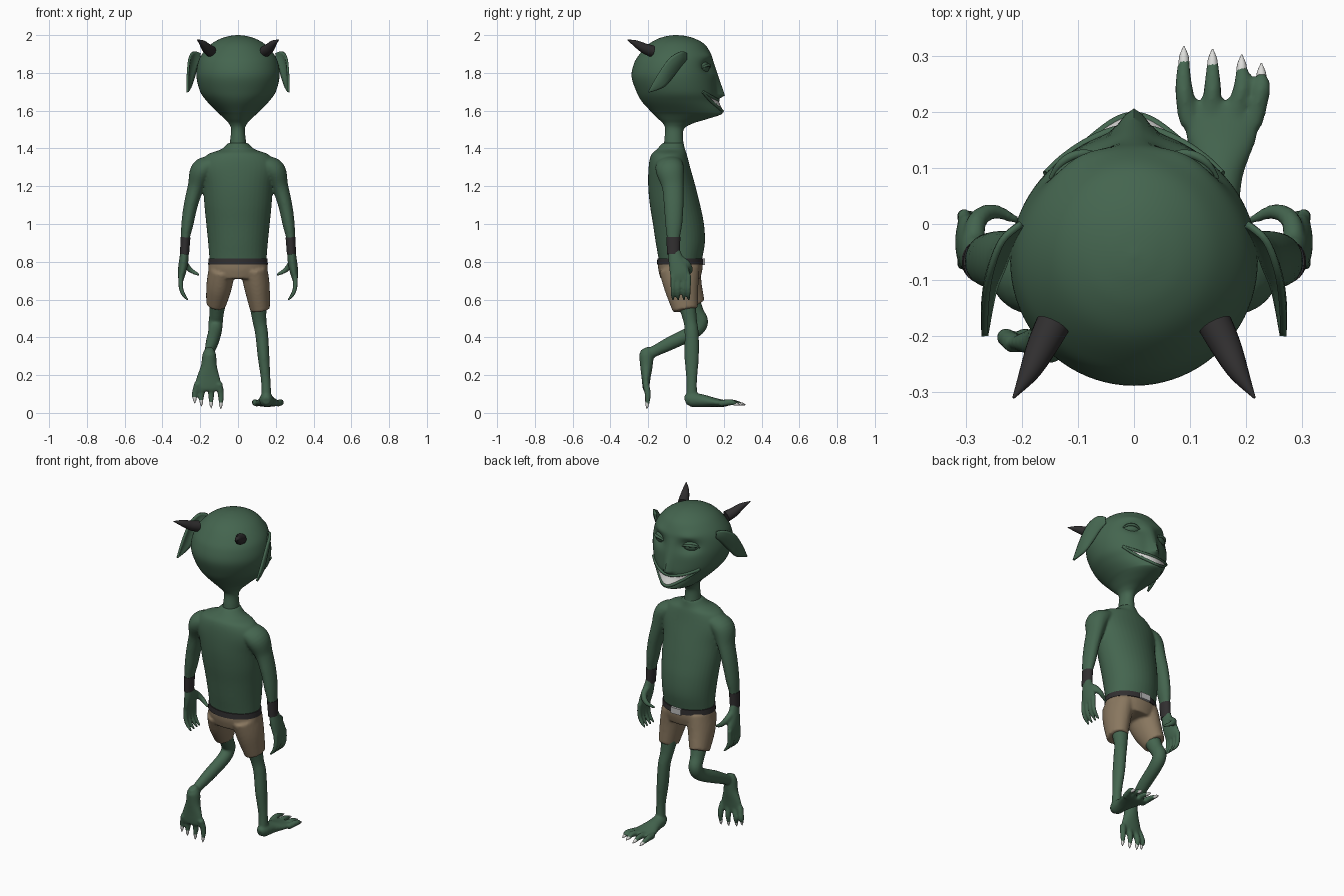
import bpy, bmesh, math
from mathutils import Vector, Matrix

if "Cube" in bpy.data.objects:
    bpy.data.objects.remove(bpy.data.objects["Cube"])


def material(name, r, g, b):
    m = bpy.data.materials.new(name)
    m.diffuse_color = (r, g, b, 1)
    m.use_nodes = True
    m.node_tree.nodes["Principled BSDF"].inputs["Base Color"].default_value = m.diffuse_color
    return m


GREEN = material("green skin", 0.058, 0.130, 0.078)
BEIGE = material("beige cloth", 0.25, 0.185, 0.115)
DARK = material("dark leather", 0.030, 0.028, 0.029)
WHITE = material("tooth white", 0.72, 0.72, 0.70)
SILVER = material("buckle grey", 0.50, 0.50, 0.50)


def spline(pts, sub=6):
    """Catmull-Rom through tuples of any length."""
    p = [pts[0]] + list(pts) + [pts[-1]]
    out = []
    for i in range(1, len(p) - 2):
        for k in range(sub):
            t = k / sub
            out.append([0.5 * (2 * b + (c - a) * t + (2 * a - 5 * b + 4 * c - d) * t * t
                               + (3 * b - a - 3 * c + d) * t ** 3)
                        for a, b, c, d in zip(*p[i - 1:i + 3])])
    return out + [list(pts[-1])]


def skin_rings(bm, rings, caps=True):
    vs = [[bm.verts.new(c) for c in r] for r in rings]
    n = len(vs[0])
    for r0, r1 in zip(vs, vs[1:]):
        for i in range(n):
            bm.faces.new((r0[i], r0[(i + 1) % n], r1[(i + 1) % n], r1[i]))
    if caps:
        bm.faces.new(vs[0])
        bm.faces.new(vs[-1])


def loft(bm, pts, flat=False, ref=(1, 0, 0), n=24, mat=None, sub=6):
    """Elliptical tube; each point is x, y, z, radius along ref, other radius."""
    pts = spline([p if len(p) == 5 else (*p, p[3]) for p in pts], sub)
    c = [Vector(p[:3]) for p in pts]
    rings = []
    for i, p in enumerate(pts):
        t = Vector((0, 0, 1)) if flat else (c[min(i + 1, len(c) - 1)] - c[max(i - 1, 0)]).normalized()
        a = Vector(ref)
        a = (a - t * a.dot(t)).normalized()
        b = t.cross(a)
        ring = [c[i] + a * p[3] * math.cos(w) + b * p[4] * math.sin(w)
                for w in (2 * math.pi * k / n for k in range(n))]
        rings.append([mat @ v for v in ring] if mat else ring)
    skin_rings(bm, rings)


def flip(pts, s):
    return [(p[0] * s, *p[1:]) for p in pts]


def finish(bm, name, mat, voxel=0, angle=50):
    bmesh.ops.recalc_face_normals(bm, faces=bm.faces)
    me = bpy.data.meshes.new(name)
    bm.to_mesh(me)
    bm.free()
    ob = bpy.data.objects.new(name, me)
    bpy.context.collection.objects.link(ob)
    me.materials.append(mat)
    if voxel:   # fuse overlapping parts into one smooth skin
        r = ob.modifiers.new("fuse", 'REMESH')
        r.mode, r.voxel_size, r.use_smooth_shade = 'VOXEL', voxel, True
        s = ob.modifiers.new("soften", 'SMOOTH')
        s.factor, s.iterations = 0.5, 4
        me.shade_smooth()
    else:
        bpy.ops.object.select_all(action='DESELECT')
        ob.select_set(True)
        bpy.context.view_layer.objects.active = ob
        bpy.ops.object.shade_smooth_by_angle(angle=math.radians(angle))
    return ob


# ---- body: torso, arms, hands, legs, feet
body, claws = bmesh.new(), bmesh.new()
loft(body, [(0, -.03, .74, .148, .11), (0, -.03, .8, .15, .113), (0, -.03, .9, .158, .13),
            (0, -.04, 1.0, .168, .135), (0, -.058, 1.1, .178, .133), (0, -.075, 1.2, .185, .125),
            (0, -.088, 1.3, .2, .11), (0, -.09, 1.365, .165, .095), (0, -.08, 1.395, .09, .075),
            (0, -.068, 1.43, .05, .055)], flat=True, n=40)
for s in (1, -1):
    loft(body, flip([(.13, -.09, 1.325, .04, .07), (.19, -.085, 1.285, .06, .075),
                     (.222, -.07, 1.2, .044, .058), (.25, -.065, 1.1, .037, .052),
                     (.268, -.065, 1.0, .032, .045), (.279, -.067, .92, .023, .034),
                     (.282, -.065, .85, .021, .031)], s))
    loft(body, flip([(.282, -.065, .87, .02, .028), (.288, -.05, .8, .025, .043),
                     (.298, -.033, .74, .021, .053), (.302, -.028, .7, .013, .05)], s))
    for y in (-.07, -.041, -.012, .014):
        loft(body, flip([(.302, y, .73, .013), (.303, y, .67, .0125), (.291, y, .63, .011),
                         (.265, y, .597, .006)], s), n=12)
    loft(body, flip([(.285, -.04, .82, .02), (.28, .005, .79, .018), (.25, .022, .755, .014),
                     (.205, .005, .73, .007)], s), ref=(0, 0, 1), n=12)
# standing leg and bent leg
loft(body, [(.10, -.01, .65, .055, .06), (.112, .02, .5, .038, .037), (.125, .03, .42, .034, .037),
            (.135, .03, .3, .031, .038), (.147, .03, .17, .025, .028), (.15, .03, .08, .027, .03)])
loft(body, [(-.10, 0, .65, .055, .06), (-.112, .05, .54, .039, .042), (-.118, .077, .48, .038, .04),
            (-.122, .04, .43, .036, .038), (-.138, -.08, .37, .033, .036), (-.15, -.16, .33, .026, .03),
            (-.152, -.2, .31, .026, .03)])
# feet share one shape: flat on the floor, and hanging toes-down
feet = (Matrix.Translation((.15, .03, .09)),
        Matrix.Translation((-.152, -.19, .31)) @ Matrix.Rotation(math.radians(-84), 4, 'X')
        @ Matrix.Diagonal((-1, 1, 1, 1)))
for m in feet:
    loft(body, [(0, -.034, -.028, .018, .022), (0, -.005, -.02, .035, .038), (.002, .06, -.026, .043, .033),
                (.005, .12, -.034, .062, .024), (.007, .17, -.04, .073, .018), (.007, .19, -.04, .068, .014)], mat=m)
    for x0, x1, l in ((-.052, -.061, .265), (-.014, -.010, .26), (.026, .042, .25), (.062, .077, .235)):
        loft(body, [(x0, .15, -.04, .018), (x1, .21, -.034, .0165), (x1, l, -.043, .010)], n=12, mat=m)
        loft(claws, [(x1, l - .012, -.042, .010), (x1, l + .005, -.044, .008), (x1, l + .022, -.048, .001)],
             n=10, mat=m)
finish(body, "body", GREEN, voxel=.0065)
finish(claws, "toe_claws", WHITE)

# ---- shorts, belt, buckle and wrist cuffs
bm = bmesh.new()
loft(bm, [(0, -.03, .805, .152, .118), (0, -.03, .76, .157, .117), (0, -.03, .71, .14, .105)], flat=True, n=40)
loft(bm, [(.085, -.035, .76, .07, .108), (.1, -.025, .67, .068, .092), (.117, -.003, .545, .052, .067)])
loft(bm, [(-.085, -.03, .76, .07, .108), (-.1, -.005, .67, .068, .092), (-.117, .038, .57, .052, .066)])
finish(bm, "shorts", BEIGE, voxel=.008)
bm = bmesh.new()
loft(bm, [(0, -.03, .785, .158, .123), (0, -.03, .817, .156, .122)], flat=True, n=40, sub=1)
finish(bm, "belt", DARK)
bm = bmesh.new()
bmesh.ops.create_cube(bm, size=1, matrix=Matrix.Translation((0, .094, .8)) @ Matrix.Diagonal((.065, .014, .036, 1)))
finish(bm, "belt_buckle", SILVER)
bm = bmesh.new()
for s in (1, -1):
    loft(bm, flip([(.283, -.066, .84, .024, .034), (.278, -.067, .93, .026, .037)], s), sub=1)
finish(bm, "wrist_cuffs", DARK)

# ---- head: rows of z, back y, front y, half width
rows = spline([(1.36, -.12, 0, .05), (1.44, -.115, -.015, .042), (1.50, -.11, -.012, .036),
               (1.53, -.12, .03, .047), (1.555, -.145, .11, .07), (1.58, -.17, .185, .096),
               (1.60, -.19, .19, .118), (1.65, -.235, .17, .165), (1.70, -.262, .165, .20),
               (1.78, -.288, .157, .22), (1.85, -.275, .147, .213), (1.90, -.245, .132, .19),
               (1.95, -.20, .10, .145), (1.98, -.15, .05, .095), (1.995, -.10, 0, .045),
               (2.0, -.06, -.05, .004)])


def head_point(w, row, out=0):
    z, yb, yf, hw = row
    x = (hw + out) * math.sin(w)
    y = (yb + yf) / 2 + ((yf - yb) / 2 + out) * math.cos(w)
    if math.cos(w) > 0:
        # nose ridge, eye sockets and brow
        nose = (1.87 - z) / .19 if z > 1.68 else (z - 1.655) / .025
        y += .04 * min(max(nose, 0), 1) ** 1.3 * math.exp(-(x / .028) ** 2)
        side = math.exp(-((abs(x) - .1) / .05) ** 2)
        y -= .028 * side * math.exp(-((z - 1.83) / .033) ** 2)
        y += .010 * side * math.exp(-((z - 1.89) / .022) ** 2)
    return Vector((x, y, z))


def head_at(w, z, out=0):
    for a, b in zip(rows, rows[1:]):
        if a[0] <= z <= b[0]:
            t = (z - a[0]) / (b[0] - a[0])
            return head_point(w, [p + (q - p) * t for p, q in zip(a, b)], out)


bm = bmesh.new()
skin_rings(bm, [[head_point(2 * math.pi * k / 80, r) for k in range(80)] for r in rows])
finish(bm, "head", GREEN)


# ---- grin: teeth plate between two lip curves
def upper(u):
    return 1.655 + .045 * u * u


def lower(u):
    return 1.598 + .102 * u * u


bm = bmesh.new()
us = [i / 20 - 1 for i in range(41)]
grid = [[bm.verts.new(head_at(.86 * u, lower(u) + (upper(u) - lower(u)) * j / 8, .004)) for j in range(9)]
        for u in us]
for a, b in zip(grid, grid[1:]):
    for j in range(8):
        bm.faces.new((a[j], a[j + 1], b[j + 1], b[j]))
bmesh.ops.remove_doubles(bm, verts=bm.verts, dist=.0001)
finish(bm, "teeth", WHITE)
bm = bmesh.new()
for curve in (upper, lower):
    loft(bm, [(*head_at(.88 * u, curve(u), .002), .008) for u in us[::2]], ref=(0, 0, 1), n=10, sub=2)
finish(bm, "lips", GREEN)

# ---- eyes with heavy lids
bm = bmesh.new()
for s in (1, -1):
    m = Matrix.Translation((s * .1, .096, 1.83)) @ Matrix.Rotation(-s * .4, 4, 'Z')
    bmesh.ops.create_uvsphere(bm, u_segments=24, v_segments=16, radius=1,
                              matrix=m @ Matrix.Diagonal((.046, .024, .030, 1)))
    loft(bm, [(-.05, .006, -.004, .004), (-.025, .022, .008, .007), (0, .027, .011, .008),
              (.025, .022, .008, .007), (.05, .006, -.004, .004)], ref=(0, 0, 1), n=10, mat=m)
finish(bm, "eyes", GREEN)

# ---- drooping ears: sheet between an upper and a lower edge
top = spline([(.20, 0, 1.905), (.235, -.03, 1.912), (.257, -.09, 1.875), (.265, -.15, 1.79), (.266, -.2, 1.70)], 5)
low = spline([(.20, .0, 1.87), (.215, -.03, 1.835), (.232, -.075, 1.775), (.25, -.12, 1.725), (.265, -.198, 1.698)], 5)
bm = bmesh.new()
for s in (1, -1):
    g = []
    for a, b in zip(top, low):
        a, b = Vector(a), Vector(b)
        g.append([])
        for j in range(7):
            v = a.lerp(b, j / 6)
            v.x += .10 * (a - b).length * math.sin(math.pi * j / 6)
            g[-1].append(bm.verts.new((v.x * s, v.y, v.z)))
    for a, b in zip(g, g[1:]):
        for j in range(6):
            bm.faces.new((a[j], a[j + 1], b[j + 1], b[j]))
ears = finish(bm, "ears", GREEN)
sol = ears.modifiers.new("thickness", 'SOLIDIFY')
sol.thickness, sol.offset = .012, 0

# ---- horns
bm = bmesh.new()
for s in (1, -1):
    loft(bm, flip([(.145, -.18, 1.915, .031), (.165, -.22, 1.93, .027), (.187, -.265, 1.955, .018),
                   (.215, -.31, 1.975, .002)], s), n=16)
finish(bm, "horns", DARK)
